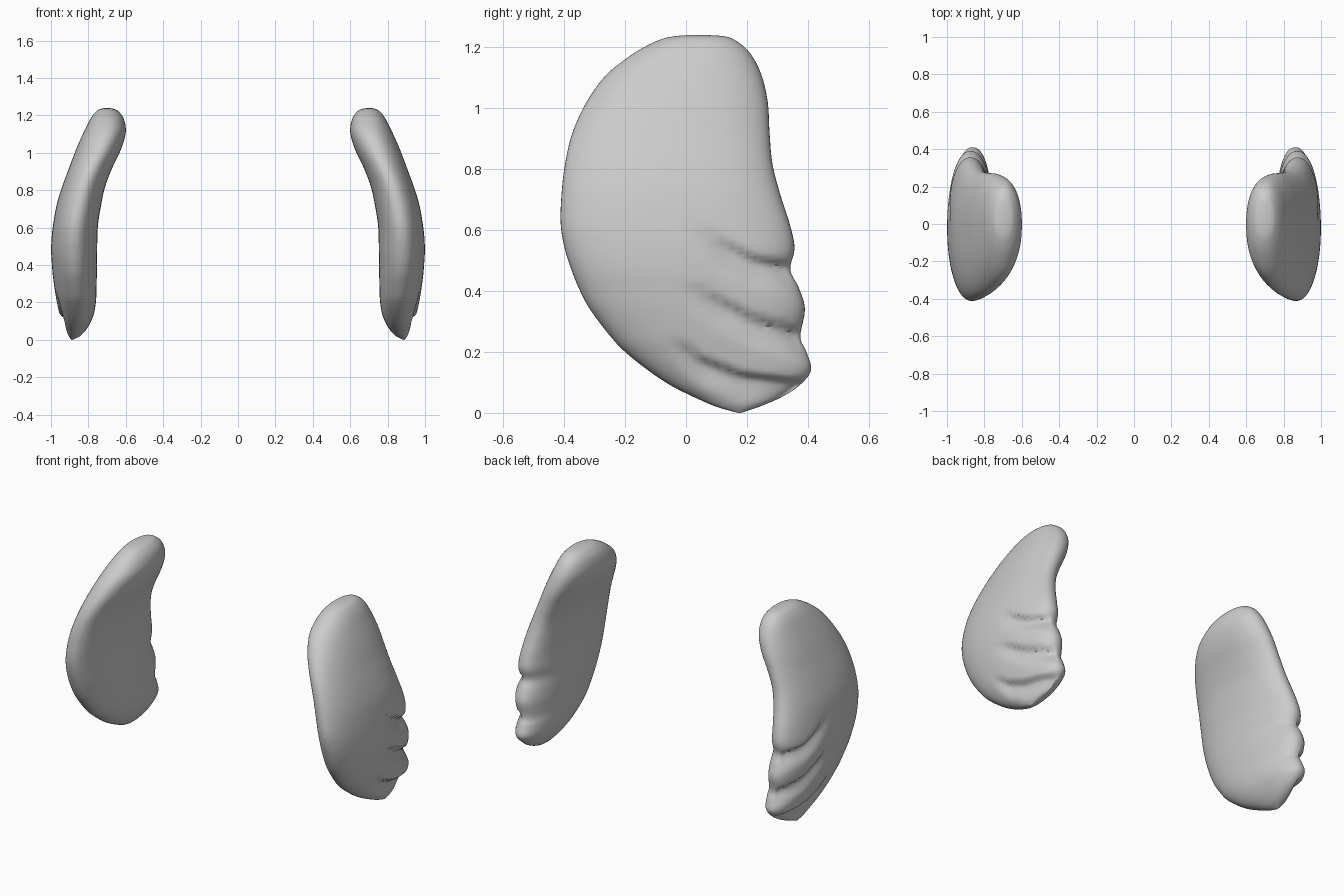
import bpy, math

if "Cube" in bpy.data.objects:
    bpy.data.objects.remove(bpy.data.objects["Cube"])

# Wing slices: z, front y, back y, inner x, outer x
SLICES = [
    (0.00, 0.17, 0.18, 0.885, 0.890),
    (0.02, 0.10, 0.24, 0.845, 0.905),
    (0.05, 0.03, 0.31, 0.815, 0.920),
    (0.09, -0.05, 0.372, 0.79, 0.938),
    (0.14, -0.125, 0.410, 0.77, 0.955),
    (0.20, -0.20, 0.395, 0.76, 0.968),
    (0.25, -0.247, 0.375, 0.757, 0.977),
    (0.34, -0.315, 0.390, 0.755, 0.990),
    (0.41, -0.352, 0.370, 0.754, 0.996),
    (0.47, -0.376, 0.342, 0.753, 0.999),
    (0.54, -0.398, 0.356, 0.752, 0.997),
    (0.62, -0.411, 0.340, 0.748, 0.988),
    (0.72, -0.408, 0.308, 0.732, 0.970),
    (0.82, -0.396, 0.283, 0.710, 0.940),
    (0.92, -0.372, 0.274, 0.672, 0.903),
    (1.02, -0.326, 0.268, 0.625, 0.865),
    (1.11, -0.260, 0.247, 0.600, 0.825),
    (1.18, -0.170, 0.210, 0.610, 0.790),
    (1.22, -0.095, 0.165, 0.637, 0.760),
    (1.235, -0.04, 0.125, 0.663, 0.735),
    (1.24, 0.03, 0.05, 0.697, 0.703),
]
# Feather grooves as (y, z) paths on the outer face
GROOVES = [
    [(0.00, 0.65), (0.12, 0.55), (0.22, 0.495), (0.40, 0.465)],
    [(-0.02, 0.45), (0.10, 0.365), (0.22, 0.30), (0.42, 0.245)],
    [(-0.08, 0.27), (0.05, 0.165), (0.18, 0.115), (0.42, 0.085)],
]
STEPS, SIDES = 5, 72


def catmull(a, b, c, d, t):
    return tuple(0.5 * (2*q + (r-p)*t + (2*p-5*q+4*r-s)*t*t + (3*q-p-3*r+s)*t**3)
                 for p, q, r, s in zip(a, b, c, d))


def smooth(a, b, v):
    t = min(1, max(0, (v - a) / (b - a)))
    return t * t * (3 - 2 * t)


def path_z(path, y):
    for (y0, z0), (y1, z1) in zip(path, path[1:]):
        if y <= y1:
            break
    return z0 + (z1 - z0) * (y - y0) / (y1 - y0)


def groove_depth(y, z):
    # Each upper feather overlaps the one below: a sharp lip, then a slow rise
    depth = 0
    for path in GROOVES:
        s = z - path_z(path, y)
        f = 1 - smooth(0, 0.025, s) if s > 0 else 1 - smooth(0, 0.10, -s)
        depth = max(depth, f * smooth(path[0][0], path[0][0] + 0.16, y))
    return 0.028 * depth


def wing(name, side, mat):
    rows = []
    n = len(SLICES)
    for i in range(n - 1):
        quad = [SLICES[min(n - 1, max(0, i + k))] for k in (-1, 0, 1, 2)]
        rows += [catmull(*quad, k / STEPS) for k in range(STEPS)]
    rows.append(SLICES[-1])
    verts, faces = [], []
    for z, yf, yb, xi, xo in rows:
        cx, cy, rx, ry = (xi + xo) / 2, (yf + yb) / 2, (xo - xi) / 2, (yb - yf) / 2
        for j in range(SIDES):
            a = 2 * math.pi * j / SIDES
            c, s = math.cos(a), math.sin(a)
            y = cy + ry * math.copysign(abs(c) ** 0.92, c)
            x = cx + rx * math.copysign(abs(s) ** 0.92, s)
            if s > 0:
                x -= min(groove_depth(y, z) * min(1, s * 2.5), rx * 0.6)
            verts.append((side * x, y, z))
    for i in range(len(rows) - 1):
        for j in range(SIDES):
            k = (j + 1) % SIDES
            f = (i*SIDES + j, i*SIDES + k, (i+1)*SIDES + k, (i+1)*SIDES + j)
            faces.append(f if side < 0 else f[::-1])
    bottom = tuple(range(SIDES))
    top = tuple(range((len(rows) - 1) * SIDES, len(rows) * SIDES))
    faces += [bottom[::-1], top] if side < 0 else [bottom, top[::-1]]
    me = bpy.data.meshes.new(name)
    me.from_pydata(verts, [], faces)
    me.materials.append(mat)
    ob = bpy.data.objects.new(name, me)
    bpy.context.collection.objects.link(ob)
    bpy.ops.object.select_all(action='DESELECT')
    ob.select_set(True)
    bpy.context.view_layer.objects.active = ob
    bpy.ops.object.shade_smooth_by_angle(angle=math.radians(50))


grey = bpy.data.materials.new("light grey")
grey.diffuse_color = (0.6, 0.6, 0.6, 1)
grey.use_nodes = True
grey.node_tree.nodes["Principled BSDF"].inputs["Base Color"].default_value = grey.diffuse_color
wing("right_wing", 1, grey)
wing("left_wing", -1, grey)
